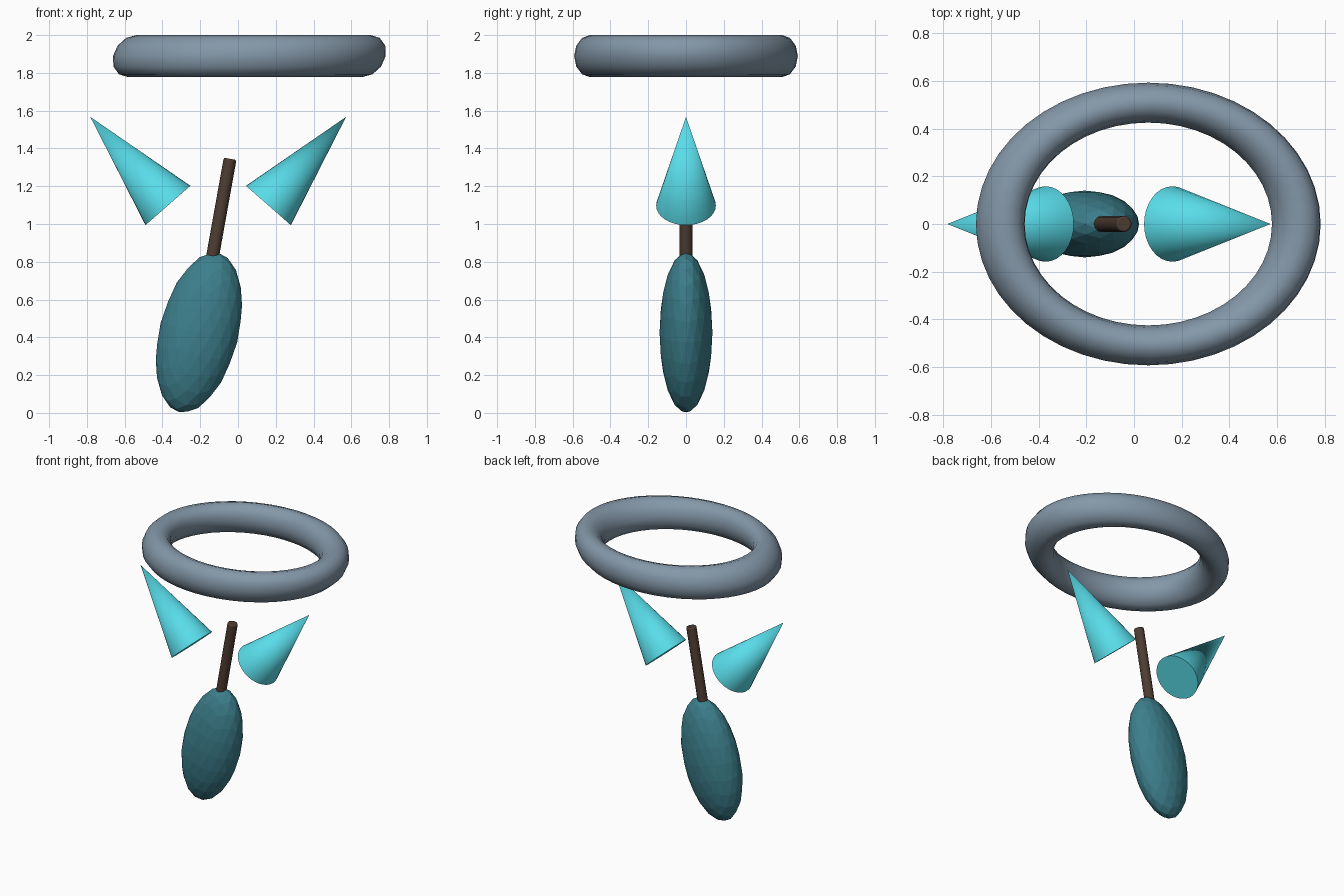
import bpy
from math import radians
from mathutils import Vector, Matrix

if "Cube" in bpy.data.objects:
    bpy.data.objects.remove(bpy.data.objects["Cube"])


def finish(name, color, smooth=True):
    ob = bpy.context.object
    ob.name = name
    mat = bpy.data.materials.new(name + "_colour")
    mat.diffuse_color = (*color, 1)
    mat.use_nodes = True
    mat.node_tree.nodes["Principled BSDF"].inputs["Base Color"].default_value = mat.diffuse_color
    ob.data.materials.append(mat)
    if smooth:
        bpy.ops.object.shade_smooth_by_angle(angle=radians(40))
    return ob


def between(name, a, b, r1, r2, verts, color):
    """Cone or cylinder running from point a to point b."""
    a, b = Vector(a), Vector(b)
    bpy.ops.mesh.primitive_cone_add(
        vertices=verts, radius1=r1, radius2=r2, depth=(b - a).length,
        location=(a + b) / 2,
        rotation=(b - a).to_track_quat('Z', 'Y').to_euler())
    return finish(name, color)


# Faceted egg-shaped body, leaning to the right
bpy.ops.mesh.primitive_ico_sphere_add(
    subdivisions=3, radius=1, location=(-0.207, 0, 0.425),
    rotation=(0, radians(14), 0))
bpy.context.object.scale = (0.209, 0.14, 0.434)
finish("body", (0.045, 0.21, 0.26), smooth=False)

# Thin stem with a softened end
stem = between("stem", (-0.145, 0, 0.77), (-0.042, 0, 1.345), 0.034, 0.034, 12,
               (0.076, 0.047, 0.032))
bevel = stem.modifiers.new("soft_end", 'BEVEL')
bevel.width = 0.008
bevel.segments = 2
bevel.angle_limit = radians(60)

# Pair of cones, mirrored about x = -0.105
for side, name in ((-1, "left_cone"), (1, "right_cone")):
    between(name, (-0.105 + side * 0.266, 0, 1.098),
            (-0.105 + side * 0.677, 0, 1.567), 0.158, 0, 32,
            (0.10, 0.72, 0.82))

# Oval ring, its section slightly skewed sideways
bpy.ops.mesh.primitive_torus_add(
    major_radius=0.62, minor_radius=0.102, major_segments=48, minor_segments=12)
ring = finish("ring", (0.23, 0.31, 0.39))
skew = Matrix.Identity(4)
skew[0][2] = 0.2
ring.data.transform(skew @ Matrix.Diagonal((1, 0.82, 1.09, 1)))
ring.location = (0.06, 0, 1.889)
bpy.ops.object.select_all(action='DESELECT')
ring.select_set(True)
bpy.context.view_layer.objects.active = ring
bpy.ops.object.shade_smooth()
